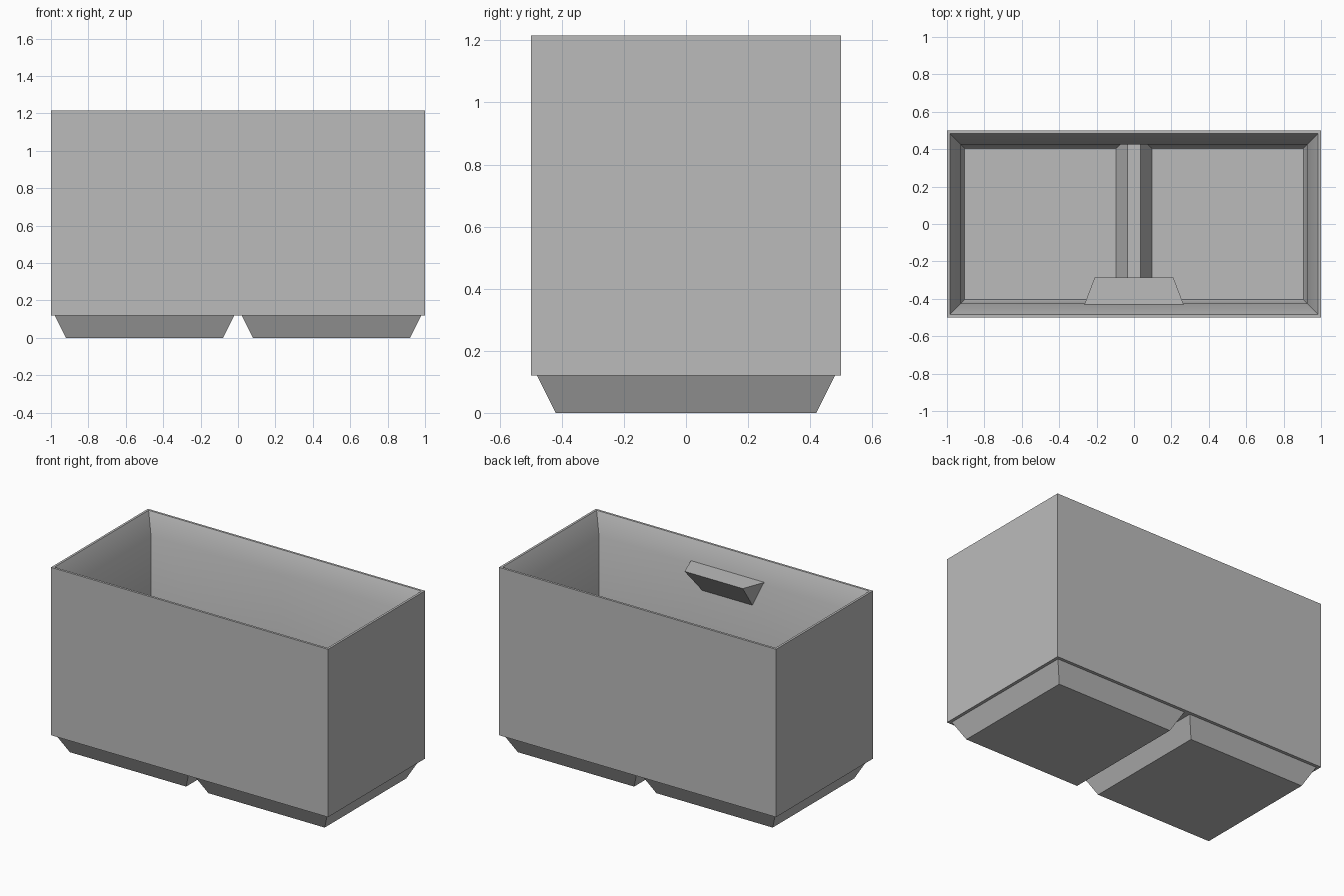
import bpy
import bmesh

if "Cube" in bpy.data.objects:
    bpy.data.objects.remove(bpy.data.objects["Cube"], do_unlink=True)

grey = bpy.data.materials.new("light_grey")
grey.use_nodes = True
colour = (0.5, 0.5, 0.5, 1)
grey.diffuse_color = colour
grey.node_tree.nodes["Principled BSDF"].inputs["Base Color"].default_value = colour


def finish(name, bm, angle):
    """Turn a bmesh into a shaded, coloured object."""
    mesh = bpy.data.meshes.new(name)
    bm.to_mesh(mesh)
    bm.free()
    mesh.materials.append(grey)
    obj = bpy.data.objects.new(name, mesh)
    bpy.context.collection.objects.link(obj)
    bpy.ops.object.select_all(action='DESELECT')
    obj.select_set(True)
    bpy.context.view_layer.objects.active = obj
    bpy.ops.object.shade_smooth_by_angle(angle=angle)
    return obj


def rectangle(bm, x0, x1, y, z):
    corners = ((x0, -y), (x1, -y), (x1, y), (x0, y))
    return [bm.verts.new((cx, cy, z)) for cx, cy in corners]


# Half of the bin as one skin: foot, outer wall, rim, lip, inner wall, pocket
sections = [
    (0.08, 0.92, 0.42, 0),           # foot bottom
    (0.02, 0.98, 0.48, 0.12),        # foot top
    (0, 1, 0.5, 0.12),               # underside edge
    (0, 1, 0.5, 1.215),              # rim outside
    (0, 0.985, 0.485, 1.215),        # rim inside
    (0, 0.926, 0.426, 1.085),        # end of sloped lip
    (0, 0.926, 0.426, 0.138),        # inner wall down to ridge top
    (0.035, 0.925, 0.425, 0.138),    # ridge edge
    (0.074, 0.925, 0.425, 0.06),     # start of pocket slope
    (0.095, 0.905, 0.405, 0.018),    # pocket floor
]
bm = bmesh.new()
rings = [rectangle(bm, *s) for s in sections]
bm.faces.new(rings[0][::-1])
for k in range(len(rings) - 1):
    a, b = rings[k], rings[k + 1]
    on_seam = sections[k][0] == 0 and sections[k + 1][0] == 0
    for i in range(4):
        if i == 3 and on_seam:
            continue    # open where the halves meet
        j = (i + 1) % 4
        bm.faces.new((a[i], a[j], b[j], b[i]))
bm.faces.new(rings[-1])
body = finish("bin_body", bm, 0.52)
mirror = body.modifiers.new("Mirror", 'MIRROR')
mirror.use_clip = True
bpy.ops.object.modifier_move_to_index(modifier="Mirror", index=0)

# Wedge-shaped tab on the inside of the front wall
bm = bmesh.new()
points = [(s * x, y, z) for s in (-1, 1)
          for x, y, z in ((0.265, -0.43, 1.1), (0.21, -0.285, 1.1), (0.18, -0.43, 0.925))]
v = [bm.verts.new(p) for p in points]
for face in ((0, 1, 2), (3, 5, 4), (0, 3, 4, 1), (1, 4, 5, 2), (2, 5, 3, 0)):
    bm.faces.new([v[i] for i in face])
bmesh.ops.recalc_face_normals(bm, faces=bm.faces)
finish("label_tab", bm, 0.3)
